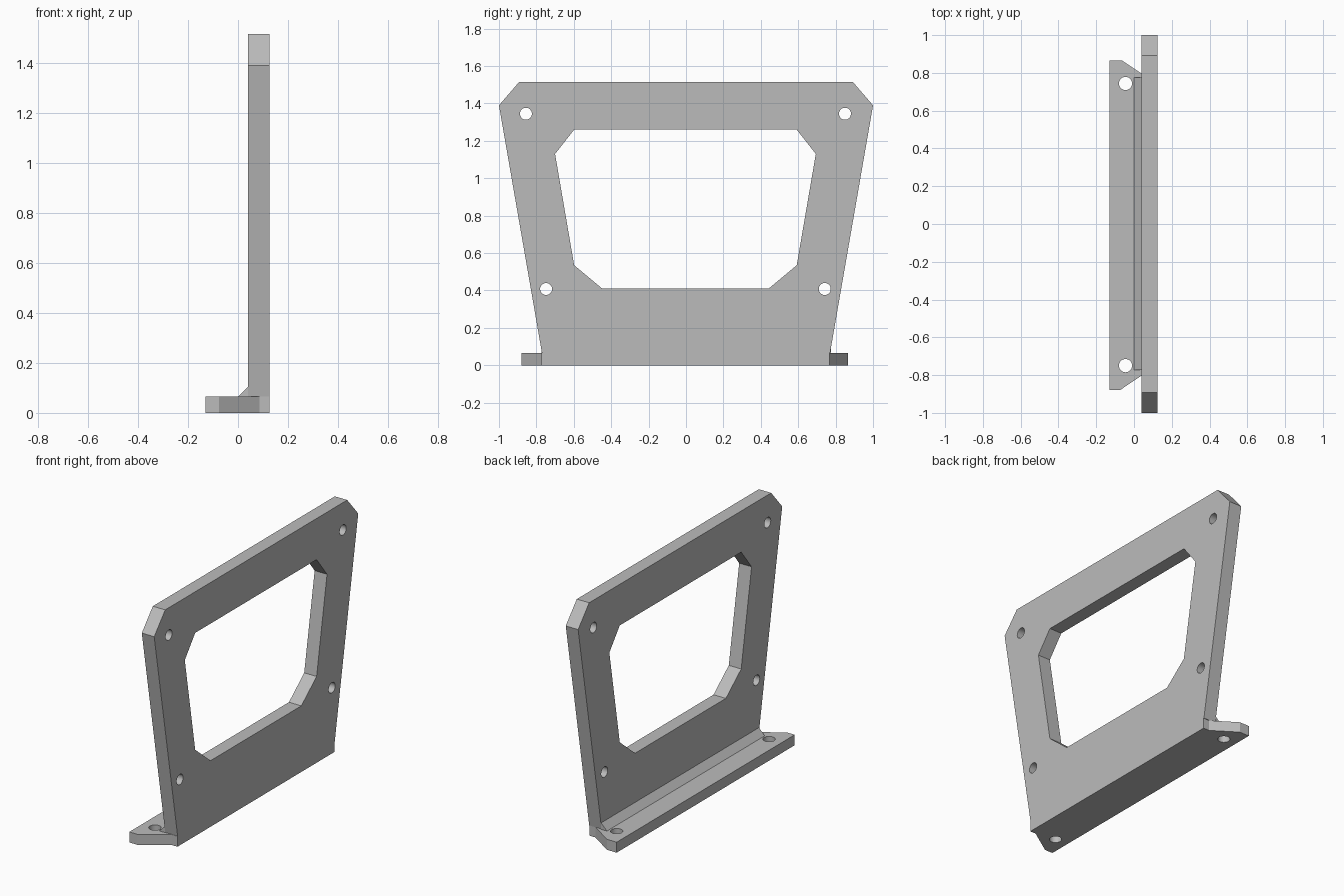
import bpy
import bmesh
from mathutils import Vector

cube = bpy.data.objects.get("Cube")
if cube:
    bpy.data.objects.remove(cube, do_unlink=True)

# Single flat grey
GREY = (0.5, 0.5, 0.5, 1)
grey = bpy.data.materials.new("plain_grey")
grey.use_nodes = True
grey.diffuse_color = GREY
grey.node_tree.nodes["Principled BSDF"].inputs["Base Color"].default_value = GREY

PLATE_BACK, PLATE_FRONT = 0.04, 0.125
FLOOR = 0.065      # thickness of the foot flange
SHIFT = -0.003     # small sideways offset of the openings


def prism(name, outline, direction):
    """Extrude a closed outline of 3D points along a direction."""
    bm = bmesh.new()
    face = bm.faces.new([bm.verts.new(p) for p in outline])
    moved = bmesh.ops.extrude_face_region(bm, geom=[face])["geom"]
    verts = [v for v in moved if isinstance(v, bmesh.types.BMVert)]
    bmesh.ops.translate(bm, verts=verts, vec=Vector(direction))
    bmesh.ops.recalc_face_normals(bm, faces=bm.faces)
    mesh = bpy.data.meshes.new(name)
    bm.to_mesh(mesh)
    bm.free()
    mesh.materials.append(grey)
    obj = bpy.data.objects.new(name, mesh)
    bpy.context.collection.objects.link(obj)
    return obj


def mirrored(half, shift=0.0):
    """Close a half profile of (y, z) points by mirroring it in y."""
    return [(y + shift, z) for y, z in half] + [(shift - y, z) for y, z in reversed(half)]


def drill(name, centre, radius, depth, axis):
    bpy.ops.mesh.primitive_cylinder_add(vertices=32, radius=radius, depth=depth, location=centre)
    hole = bpy.context.object
    hole.name = name
    hole.data.materials.append(grey)
    if axis == "x":
        hole.rotation_euler.y = 1.5707963
    return hole


def combine(target, other, operation):
    """Apply a boolean and discard the second object."""
    mod = target.modifiers.new(operation.lower(), "BOOLEAN")
    mod.operation, mod.object, mod.solver = operation, other, "EXACT"
    bpy.context.view_layer.objects.active = target
    bpy.ops.object.modifier_apply(modifier=mod.name)
    bpy.data.objects.remove(other, do_unlink=True)


# Upright plate with clipped top corners
half_plate = [(0.77, FLOOR), (1.0, 1.39), (0.892, 1.515)]
thick = PLATE_FRONT - PLATE_BACK
bracket = prism("mounting_bracket",
                [(PLATE_BACK, y, z) for y, z in mirrored(half_plate)], (thick, 0, 0))

# Foot flange with tapered ends
foot_outline = [(PLATE_FRONT, -0.772), (PLATE_FRONT, 0.767), (0.085, 0.767),
                (-0.063, 0.865), (-0.13, 0.865), (-0.13, -0.88),
                (-0.075, -0.88), (0.085, -0.772)]
foot = prism("foot_flange", [(x, y, 0) for x, y in foot_outline], (0, 0, FLOOR))
combine(bracket, foot, "UNION")

# Sloping fillet strip in the inside corner
fillet = prism("corner_fillet",
               [(0, -0.772, FLOOR), (PLATE_BACK, -0.772, FLOOR),
                (PLATE_BACK, -0.772, FLOOR + 0.04)], (0, 1.547, 0))
combine(bracket, fillet, "UNION")

# Large window with clipped corners
half_window = [(0.445, 0.41), (0.595, 0.535), (0.697, 1.13), (0.595, 1.26)]
window = prism("window_cutter",
               [(-0.1, y, z) for y, z in mirrored(half_window, SHIFT)], (0.4, 0, 0))
combine(bracket, window, "DIFFERENCE")

# Screw holes through plate and foot
for side in (-1, 1):
    for y, z in ((0.853, 1.345), (0.745, 0.408)):
        combine(bracket, drill("plate_hole", (0.08, side * y + SHIFT, z), 0.032, 0.3, "x"),
                "DIFFERENCE")
    combine(bracket, drill("foot_hole", (-0.045, side * 0.747 + SHIFT, 0.03), 0.035, 0.3, "z"),
            "DIFFERENCE")

# Smooth hole walls, crisp edges elsewhere
bpy.ops.object.select_all(action="DESELECT")
bracket.select_set(True)
bpy.context.view_layer.objects.active = bracket
bpy.ops.object.shade_smooth_by_angle(angle=0.4)
